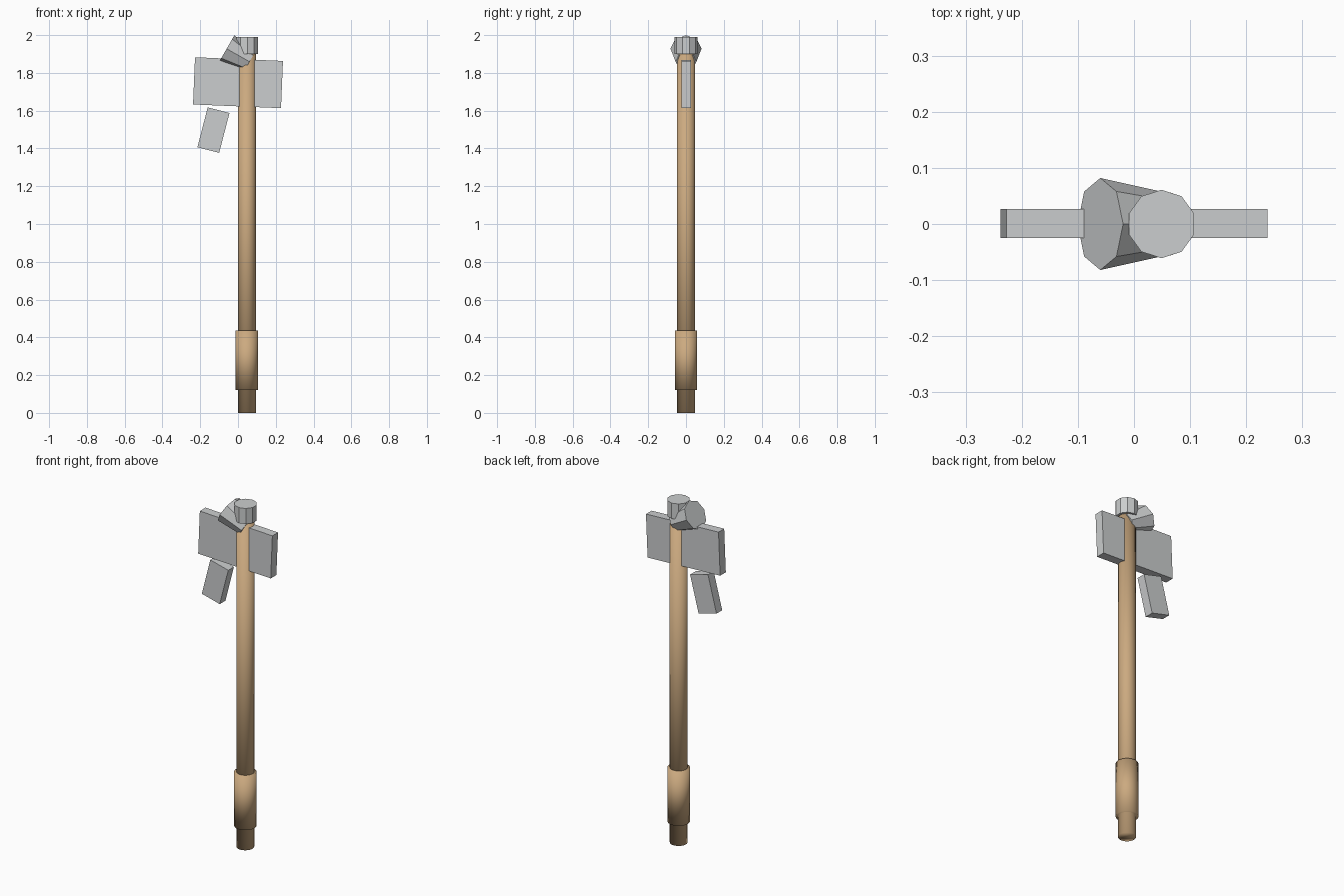
import bpy, bmesh
from math import radians
from mathutils import Matrix, Vector

old = bpy.data.objects.get("Cube")
if old:
    bpy.data.objects.remove(old, do_unlink=True)


def material(name, rgb, rough):
    mat = bpy.data.materials.new(name)
    mat.use_nodes = True
    mat.diffuse_color = (*rgb, 1)
    bsdf = mat.node_tree.nodes["Principled BSDF"]
    bsdf.inputs["Base Color"].default_value = (*rgb, 1)
    bsdf.inputs["Roughness"].default_value = rough
    return mat


wood = material("tan wood", (0.60, 0.40, 0.215), 0.8)
steel = material("grey steel", (0.60, 0.615, 0.62), 0.5)


def finish(name, bm, mat, smooth=False):
    for face in bm.faces:
        face.smooth = smooth
    mesh = bpy.data.meshes.new(name)
    bm.to_mesh(mesh)
    bm.free()
    mesh.materials.append(mat)
    obj = bpy.data.objects.new(name, mesh)
    bpy.context.collection.objects.link(obj)
    return obj


def rod(name, start, end, r1, r2, sides, mat, smooth=False):
    """Capped cylinder or frustum running from start to end."""
    start, end = Vector(start), Vector(end)
    axis = end - start
    place = Matrix.Translation((start + end) / 2) @ axis.to_track_quat("Z", "Y").to_matrix().to_4x4()
    bm = bmesh.new()
    bmesh.ops.create_cone(bm, cap_ends=True, segments=sides, radius1=r1,
                          radius2=r2, depth=axis.length, matrix=place)
    return finish(name, bm, mat, smooth)


def plate(name, centre, size, tilt, mat):
    """Flat slab turned about the front-to-back axis."""
    bm = bmesh.new()
    place = (Matrix.Translation(centre) @ Matrix.Rotation(radians(tilt), 4, "Y")
             @ Matrix.Diagonal((*size, 1)))
    bmesh.ops.create_cube(bm, size=1, matrix=place)
    return finish(name, bm, mat)


# Wooden shaft and thicker grip, softly shaded right over the ends
AXIS_X = 0.047
rod("shaft", (AXIS_X, 0, 0), (AXIS_X, 0, 1.9), 0.047, 0.047, 32, wood, True)
rod("grip", (AXIS_X, 0, 0.122), (AXIS_X, 0, 0.435), 0.059, 0.059, 32, wood, True)

# Steel head: broad slab through the shaft and a loose lower fin
plate("blade", (0, 0.001, 1.748), (0.466, 0.052, 0.25), 2.4, steel)
plate("lower_fin", (-0.13, 0.001, 1.497), (0.119, 0.052, 0.218), 14.5, steel)

# Ten-sided cap and the tilted eight-sided stud beside it
rod("top_cap", (0.049, 0, 1.9), (0.049, 0, 1.99), 0.061, 0.061, 10, steel)
rod("tilted_stud", (-0.06, 0, 1.928), (0.061, 0, 1.859), 0.082, 0.055, 8, steel)
